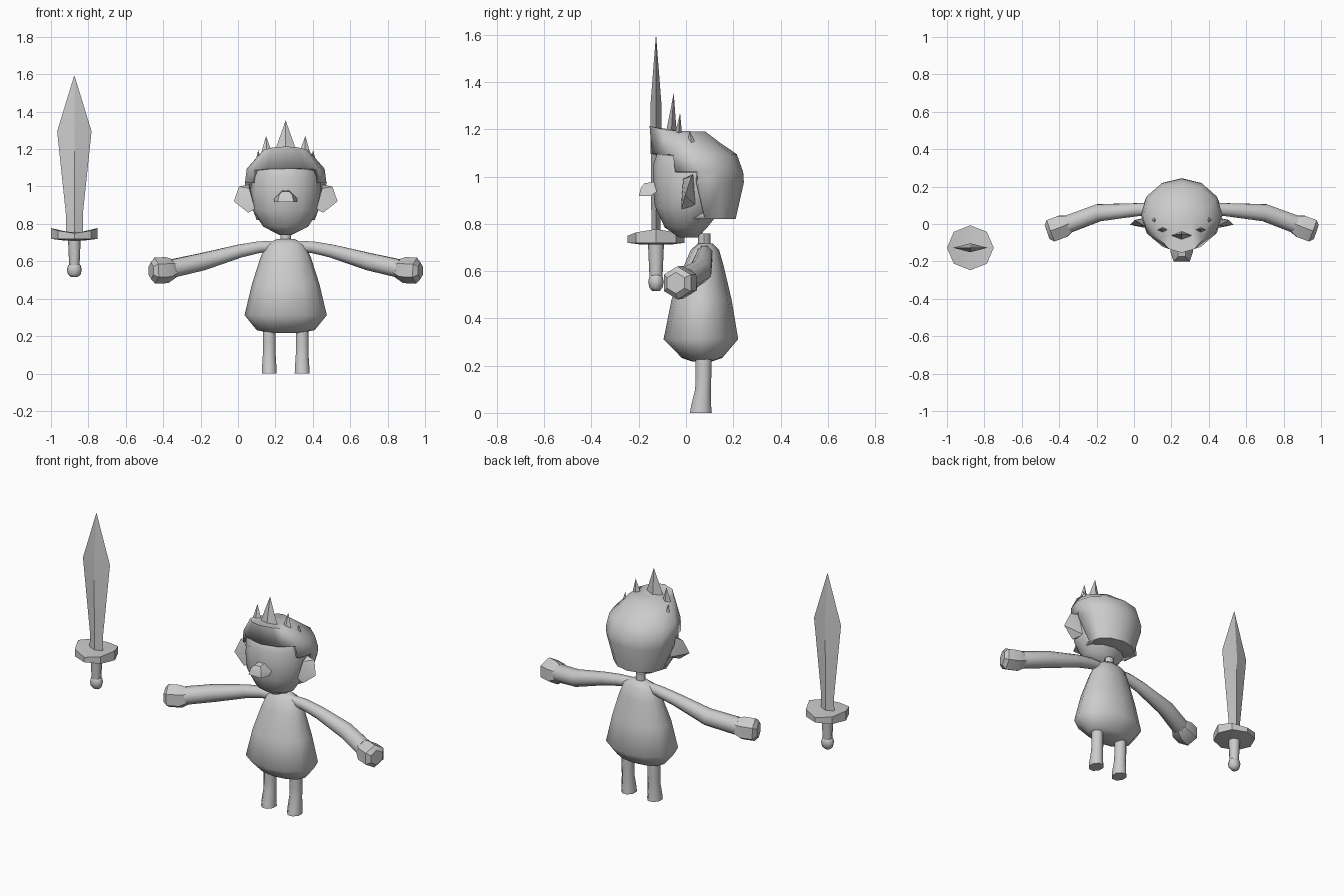
import bpy, bmesh, math
from mathutils import Vector

if "Cube" in bpy.data.objects:
    bpy.data.objects.remove(bpy.data.objects["Cube"])

CX = 0.255            # middle of the figure
SX, SY = -0.875, -0.127   # middle of the sword

grey = bpy.data.materials.new("light_grey")
grey.diffuse_color = (0.6, 0.6, 0.6, 1)
grey.use_nodes = True
grey.node_tree.nodes["Principled BSDF"].inputs["Base Color"].default_value = grey.diffuse_color


def finish(name, bm, angle=45):
    bmesh.ops.recalc_face_normals(bm, faces=bm.faces)
    mesh = bpy.data.meshes.new(name)
    bm.to_mesh(mesh)
    bm.free()
    mesh.materials.append(grey)
    ob = bpy.data.objects.new(name, mesh)
    bpy.context.collection.objects.link(ob)
    bpy.ops.object.select_all(action='DESELECT')
    ob.select_set(True)
    bpy.context.view_layer.objects.active = ob
    if angle:
        bpy.ops.object.shade_smooth_by_angle(angle=math.radians(angle))
    return ob


def skin(bm, loops):
    """Bridge equal loops of points and cap both ends."""
    rows = [[bm.verts.new(p) for p in loop] for loop in loops]
    n = len(rows[0])
    for a, b in zip(rows, rows[1:]):
        for i in range(n):
            j = (i + 1) % n
            bm.faces.new((a[i], a[j], b[j], b[i]))
    bm.faces.new(rows[0][::-1])
    bm.faces.new(rows[-1])
    bmesh.ops.recalc_face_normals(bm, faces=bm.faces)


def stack(x, rings, sides, turn=0.0):
    """Level rings (z, y, half_x, half_y, front_lift); first corner faces front."""
    loops = []
    for z, y, hx, hy, *lift in rings:
        lift = lift[0] if lift else 0
        loop = []
        for i in range(sides):
            a = math.tau * (i + turn) / sides
            loop.append((x + hx * math.sin(a), y - hy * math.cos(a),
                         z + lift * math.cos(a)))
        loops.append(loop)
    bm = bmesh.new()
    skin(bm, loops)
    return bm


def tube(path, sides):
    """Rings across a path of (x, y, z, radius)."""
    pts = [Vector(p[:3]) for p in path]
    loops = []
    for k, p in enumerate(pts):
        d = (pts[min(k + 1, len(pts) - 1)] - pts[max(k - 1, 0)]).normalized()
        u = d.cross(Vector((0, 0, 1))).normalized()
        v = u.cross(d)
        loops.append([p + path[k][3] * (u * math.cos(a) + v * math.sin(a))
                      for a in (math.tau * (i + .5) / sides for i in range(sides))])
    bm = bmesh.new()
    skin(bm, loops)
    return bm


def hull(name, points, angle=30):
    bm = bmesh.new()
    for p in points:
        bm.verts.new(p)
    bmesh.ops.convex_hull(bm, input=bm.verts)
    return finish(name, bm, angle)


def flip(p, s):
    """Point given for the +x side, moved to side s of the figure."""
    return (CX + s * (p[0] - CX), *p[1:])


# Body and neck
finish("body", stack(CX, [
    (.217, .068, .08, .04), (.232, .068, .155, .085), (.312, .063, .22, .158),
    (.48, .066, .18, .127), (.62, .075, .135, .085), (.69, .08, .105, .06),
    (.718, .082, .05, .03)], 12), 60)
finish("neck", stack(CX, [(.69, .077, .028, .026), (.76, .077, .028, .026)], 8))

# Head
finish("head", stack(CX, [
    (.742, .01, .035, .04), (.785, .0, .12, .09), (.875, .015, .178, .147),
    (.96, .025, .188, .165), (1.05, .025, .185, .165), (1.13, .02, .15, .13),
    (1.16, .02, .08, .07)], 12), 60)

# Hair: a cap over the head, opened around the face
bm = stack(CX, [
    (.82, .08, .155, .13), (.975, .05, .212, .195), (1.02, .05, .218, .192),
    (1.095, .035, .208, .18), (1.178, -.004, .135, .15, .036),
    (1.192, .02, .06, .06)], 12)
gone = []
for f in bm.faces:
    c = f.calc_center_median()
    if (.83 < c.z < 1.02 and c.y < .045) or (1.02 < c.z < 1.09 and c.y < -.04):
        gone.append(f)
bmesh.ops.delete(bm, geom=gone, context='FACES')
hair = finish("hair", bm, 50)
mod = hair.modifiers.new("thickness", 'SOLIDIFY')
mod.thickness, mod.offset = .03, -1


# Hair spikes: thin four-sided points
def spike(name, x, y, z, w, d, tip):
    hull(name, [(x - w, y, z), (x + w, y, z), (x, y - d, z), (x, y + d, z), tip], 0)


spike("spike_middle", CX, -.063, 1.17, .065, .025, (CX, -.052, 1.353))
for s, side in ((1, "right"), (-1, "left")):
    spike("spike_inner_" + side, CX + s * .10, -.035, 1.14, .042, .022,
          (CX + s * .105, -.025, 1.27))
    spike("spike_outer_" + side, CX + s * .145, .03, 1.10, .025, .03,
          (CX + s * .147, .015, 1.195))

    # Ear
    ear = [(.42, -.02, .88), (.42, .04, .88), (.45, .03, 1.01), (.45, -.012, .99),
           (.505, .022, 1.0), (.532, -.004, .92), (.455, -.02, .86)]
    hull("ear_" + side, [flip(p, s) for p in ear])

    # Arm, bending forward towards a blocky hand
    arm = [(.30, .075, .685, .028), (.40, .08, .675, .034), (.50, .076, .655, .038),
           (.70, .06, .598, .05), (.86, .0, .562, .052)]
    finish("arm_" + side, tube([flip(p, s) for p in arm], 8), 50)
    hand = [(.85, .005, .562, .05), (.89, -.012, .553, .07),
            (.955, -.036, .55, .07), (.975, -.043, .55, .045)]
    finish("hand_" + side, tube([flip(p, s) for p in hand], 6), 40)

    # Leg with a small foot
    finish("leg_" + side, stack(CX + s * .088, [
        (0, .063, .043, .05), (.03, .064, .042, .046), (.10, .072, .037, .036),
        (.16, .074, .037, .036), (.26, .074, .036, .038)], 8, .5), 50)

# Nose
hull("nose", [p for s in (1, -1) for p in (
    (CX + s * .062, -.125, .935), (CX + s * .06, -.15, .918),
    (CX + s * .043, -.2, .917), (CX + s * .035, -.19, .955),
    (CX + s * .02, -.175, .972), (CX + s * .02, -.12, .98))], 40)

# Sword blade with a diamond section
finish("sword_blade", stack(SX, [
    (.75, SY, .046, .02), (.85, SY, .045, .02), (1.295, SY, .092, .024),
    (1.592, SY, .001, .001)], 4), 25)

# Sword guard: eight-sided disc, thicker at its two ends
bm = stack(SX, [
    (.712, SY, .06, .06), (.72, SY, .125, .12), (.75, SY, .125, .12),
    (.755, SY, .05, .05)], 8)
for v in bm.verts:
    reach = ((v.co.x - SX) / .125) ** 2
    if v.co.z > .74:
        v.co.z += .028 * reach
finish("sword_guard", bm, 40)

# Sword grip and pommel
finish("sword_grip", stack(SX, [(.56, SY, .027, .027), (.72, SY, .034, .034)], 8))
finish("sword_pommel", stack(SX, [
    (.515, SY, .018, .015), (.53, SY, .034, .028), (.555, SY, .04, .033),
    (.578, SY, .034, .028), (.59, SY, .02, .018)], 8), 60)
